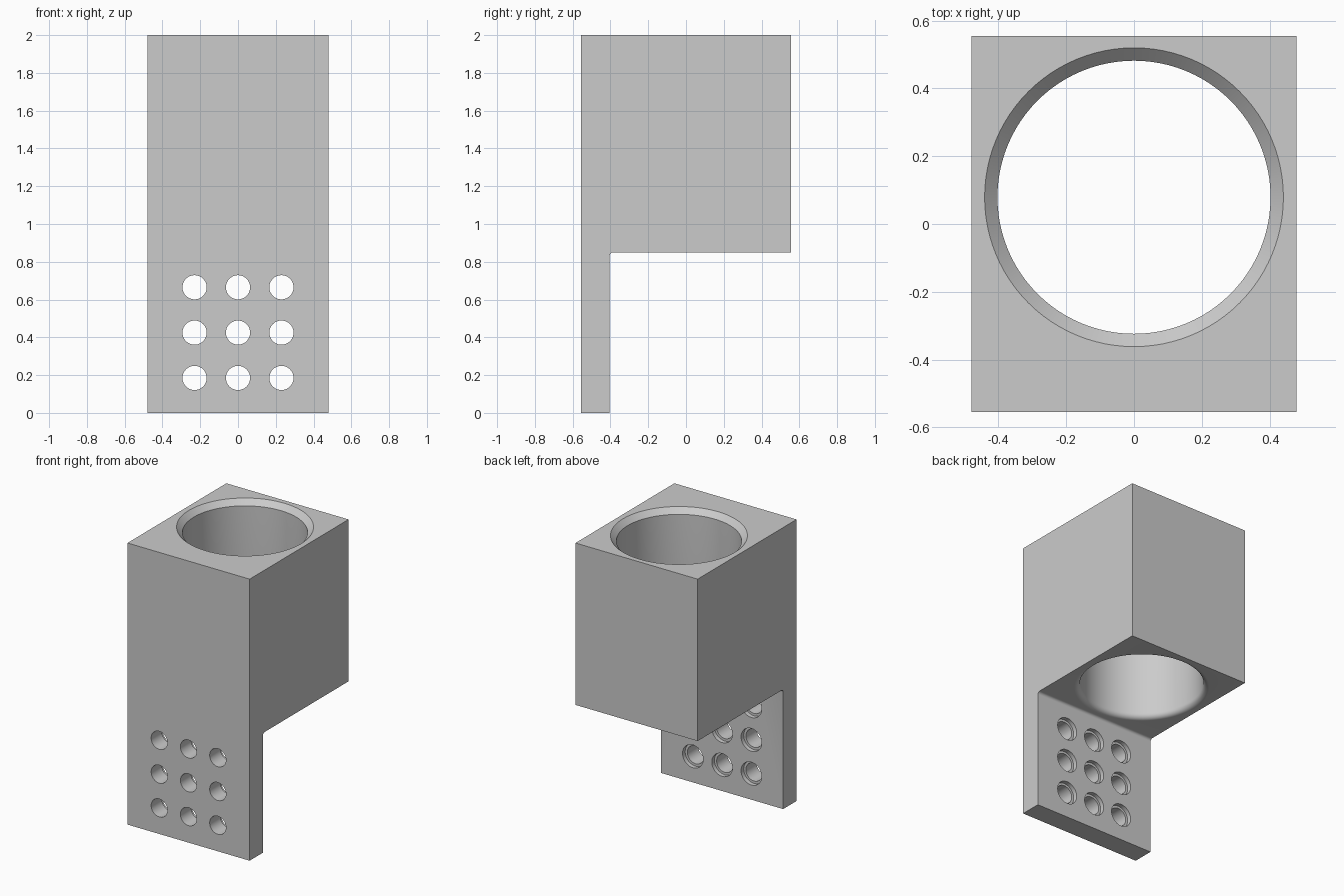
import bpy, bmesh
from math import sin, cos, pi, radians
from mathutils import Matrix, Vector

if "Cube" in bpy.data.objects:
    bpy.data.objects.remove(bpy.data.objects["Cube"], do_unlink=True)

HALF_W, HALF_D, HEIGHT = 0.48, 0.555, 2.0
PLATE_Y, BLOCK_Z, FILLET = -0.405, 0.85, 0.02
BORE_Y, BORE_R, EASE = 0.079, 0.403, 0.038

grey = bpy.data.materials.new("plain_grey")
grey.use_nodes = True
colour = (0.6, 0.6, 0.6, 1)
grey.diffuse_color = colour
grey.node_tree.nodes["Principled BSDF"].inputs["Base Color"].default_value = colour


def make_object(name, bm):
    bmesh.ops.recalc_face_normals(bm, faces=bm.faces)
    mesh = bpy.data.meshes.new(name)
    bm.to_mesh(mesh)
    bm.free()
    mesh.materials.append(grey)
    obj = bpy.data.objects.new(name, mesh)
    bpy.context.collection.objects.link(obj)
    return obj


def lathe(bm, profile, matrix, steps):
    """Closed solid of revolution from (radius, height) pairs, about local z."""
    rings = [[bm.verts.new(matrix @ Vector((r * cos(2 * pi * i / steps),
                                            r * sin(2 * pi * i / steps), h)))
              for i in range(steps)] for r, h in profile]
    for low, high in zip(rings, rings[1:]):
        for i in range(steps):
            j = (i + 1) % steps
            bm.faces.new((low[i], low[j], high[j], high[i]))
    bm.faces.new(rings[0])
    bm.faces.new(rings[-1])


# L-shaped side profile with a small inner fillet, extruded across the width
arc = [(PLATE_Y + FILLET * (1 - cos(a)), BLOCK_Z - FILLET * (1 - sin(a)))
       for a in (radians(15 * i) for i in range(7))]
side = [(-HALF_D, 0), (PLATE_Y, 0), *arc,
        (HALF_D, BLOCK_Z), (HALF_D, HEIGHT), (-HALF_D, HEIGHT)]
bm = bmesh.new()
face = bm.faces.new([bm.verts.new((-HALF_W, y, z)) for y, z in side])
extruded = bmesh.ops.extrude_face_region(bm, geom=[face])["geom"]
bmesh.ops.translate(bm, vec=(2 * HALF_W, 0, 0),
                    verts=[v for v in extruded if isinstance(v, bmesh.types.BMVert)])
holder = make_object("cup_holder_body", bm)

# Bore cutter: rounded lower mouth, straight wall, chamfered upper mouth
mouth = [(BORE_R + EASE * (1 - sin(a)), BLOCK_Z + EASE * (1 - cos(a)))
         for a in (radians(15 * i) for i in range(7))]
profile = [(BORE_R + EASE, BLOCK_Z - 0.1), *mouth,
           (BORE_R, HEIGHT - EASE), (BORE_R + EASE, HEIGHT), (BORE_R + EASE, HEIGHT + 0.1)]
bm = bmesh.new()
lathe(bm, profile, Matrix.Translation((0, BORE_Y, 0)), 96)
bore = make_object("bore_cutter", bm)

# Nine screw holes, counterbored on the back of the plate
bm = bmesh.new()
screw = [(0.064, -0.3), (0.064, -0.03), (0.081, -0.03), (0.081, 0.05)]
for x in (-0.23, 0, 0.23):
    for z in (0.185, 0.425, 0.665):
        place = Matrix.Translation((x, PLATE_Y, z)) @ Matrix.Rotation(-pi / 2, 4, "X")
        lathe(bm, screw, place, 48)
screws = make_object("screw_hole_cutter", bm)

# Cut the openings
for cutter in (bore, screws):
    cutter.hide_render = True
    cutter.hide_set(True)
    cut = holder.modifiers.new(cutter.name, "BOOLEAN")
    cut.operation, cut.solver, cut.object = "DIFFERENCE", "EXACT", cutter

# Bake the cuts, discard the cutters and smooth the round walls
bpy.ops.object.select_all(action="DESELECT")
bpy.context.view_layer.objects.active = holder
holder.select_set(True)
for cut in list(holder.modifiers):
    bpy.ops.object.modifier_apply(modifier=cut.name)
for cutter in (bore, screws):
    bpy.data.objects.remove(cutter, do_unlink=True)
bpy.ops.object.shade_smooth_by_angle(angle=radians(30))
